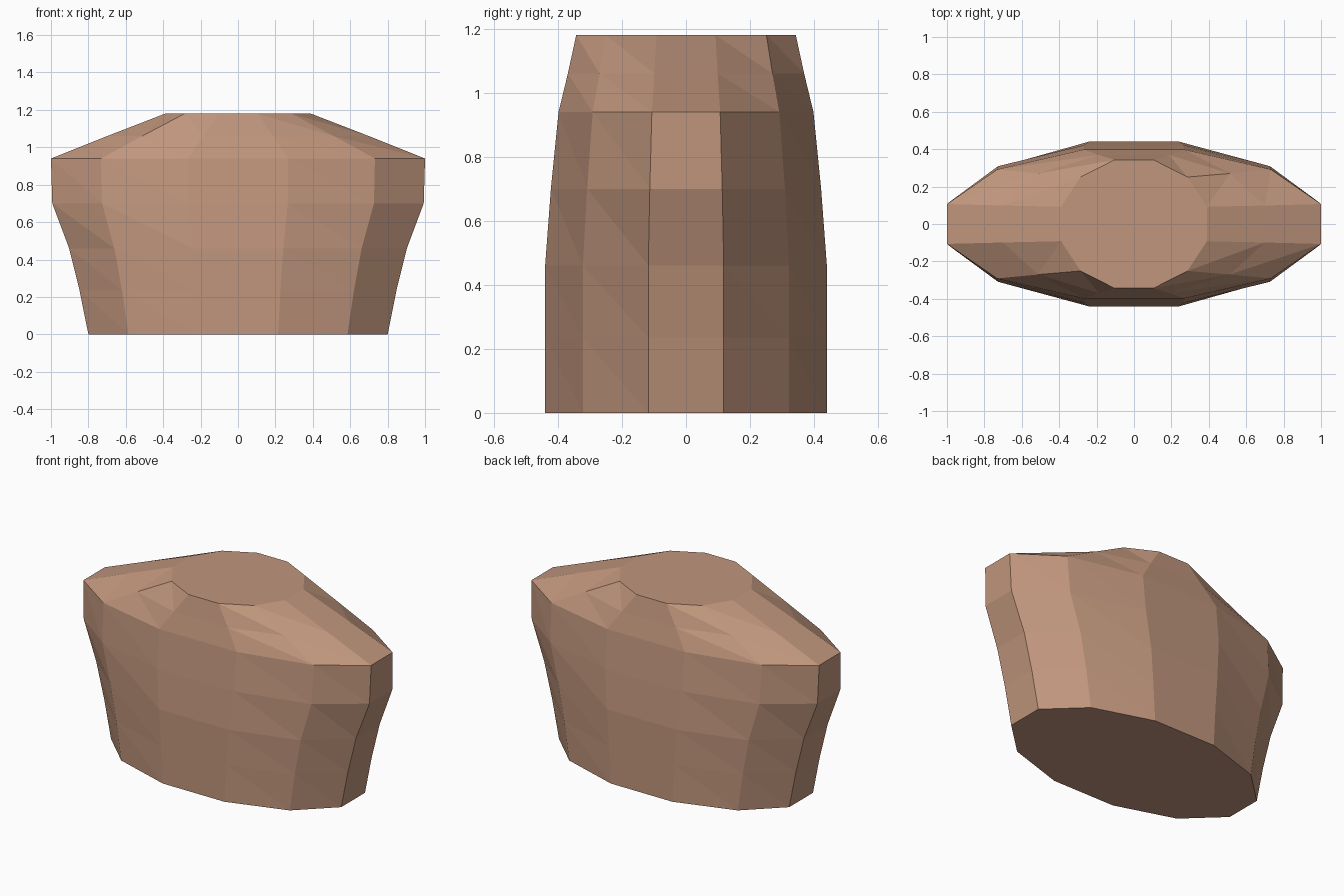
import bpy, bmesh, math

if "Cube" in bpy.data.objects:
    bpy.data.objects.remove(bpy.data.objects["Cube"])

# Clay-brown skin colour
mat = bpy.data.materials.new("warm brown")
mat.diffuse_color = (0.53, 0.305, 0.205, 1)
mat.use_nodes = True
mat.node_tree.nodes["Principled BSDF"].inputs["Base Color"].default_value = mat.diffuse_color

# Torso cross-sections: height, half width, half depth
SECTIONS = [(0, .80, .44), (.235, .847, .44), (.46, .903, .44), (.70, .993, .422),
            (.94, 1.0, .398), (1.06, .70, .369), (1.18, .39, .343)]
SIDES = 12
STEP = 2 * math.pi / SIDES
FLAT = math.cos(STEP / 2)   # vertices straddle the axes

bm = bmesh.new()
rings = []
for z, w, d in SECTIONS:
    rings.append([bm.verts.new((w / FLAT * math.cos((i + .5) * STEP),
                                d / FLAT * math.sin((i + .5) * STEP), z))
                  for i in range(SIDES)])

# Faceted wall, each panel split along the same diagonal
for low, up in zip(rings, rings[1:]):
    for i in range(SIDES):
        j = (i + 1) % SIDES
        bm.faces.new((low[i], low[j], up[i]))
        bm.faces.new((low[j], up[j], up[i]))

# Neck and waist caps
bm.faces.new(rings[-1])
bm.faces.new(rings[0][::-1])

mesh = bpy.data.meshes.new("torso")
bm.to_mesh(mesh)
bm.free()
mesh.materials.append(mat)
torso = bpy.data.objects.new("torso", mesh)
bpy.context.collection.objects.link(torso)
